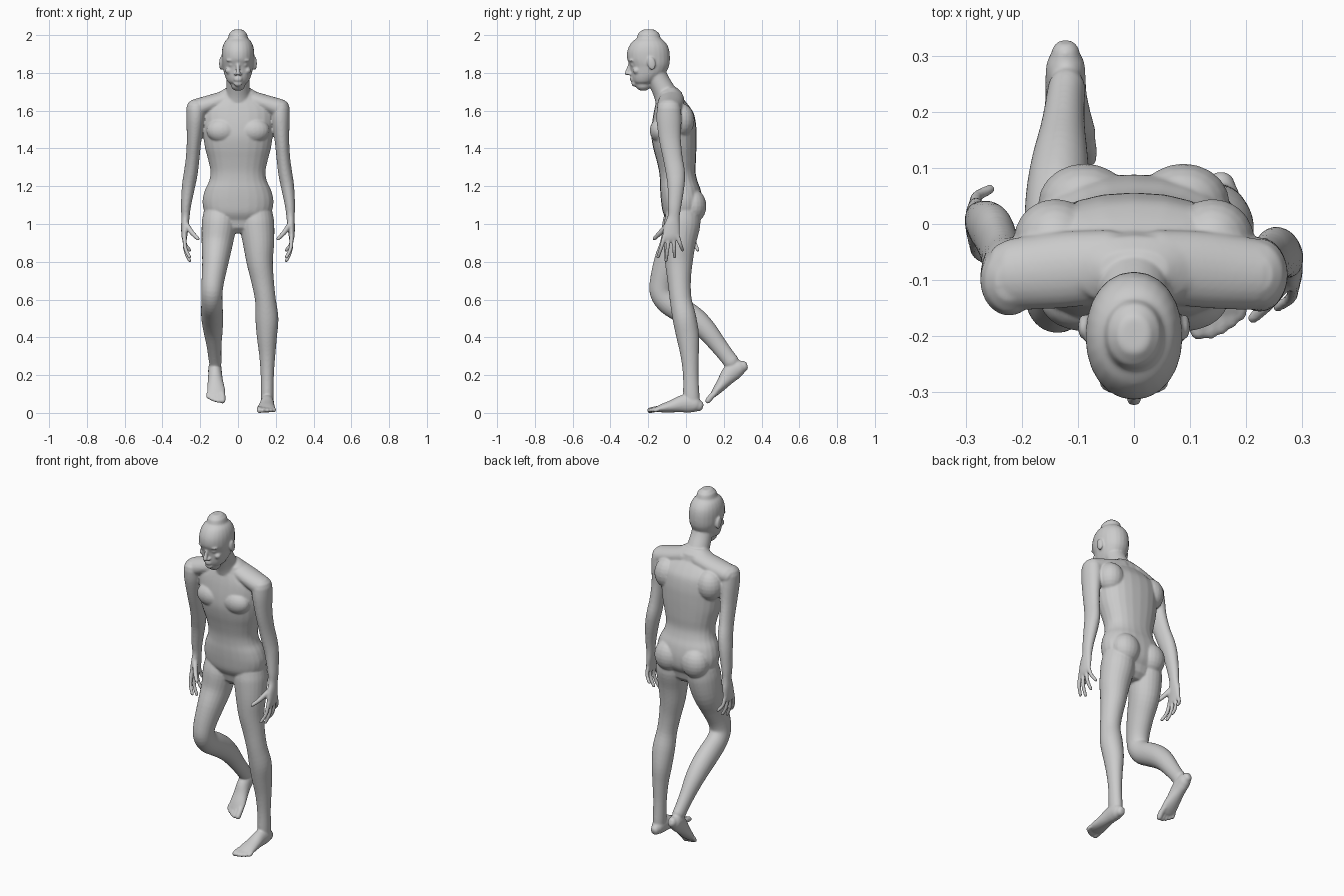
import bpy, bmesh, math
from mathutils import Vector, Matrix

bm = bmesh.new()
SEG = 24


def spline(rows, steps=4):
    """Catmull-Rom through rows of (x, y, z, half_width, half_depth)."""
    out = []
    for i in range(len(rows) - 1):
        p0, p1 = rows[max(i - 1, 0)], rows[i]
        p2, p3 = rows[i + 1], rows[min(i + 2, len(rows) - 1)]
        for k in range(steps):
            t = k / steps
            out.append([0.5 * (2 * b + (c - a) * t + (2 * a - 5 * b + 4 * c - d) * t * t
                               + (3 * b - a - 3 * c + d) * t ** 3)
                        for a, b, c, d in zip(p0, p1, p2, p3)])
    return out + [list(rows[-1])]


def tube(rows, upright=False, power=2.0, xf=None):
    """Loft rounded elliptical sections along a path, with domed ends."""
    pts = spline(rows)
    pos = [Vector(p[:3]) for p in pts]
    rings = []
    last = len(pts) - 1
    for i, p in enumerate(pts):
        t = (pos[min(i + 1, last)] - pos[max(i - 1, 0)]).normalized()
        if upright:
            t = Vector((0, 0, 1 if t.z > 0 else -1))
        ref = Vector((0, 1, 0)) if abs(t.x) > 0.8 else Vector((1, 0, 0))
        u = (ref - t * ref.dot(t)).normalized()
        v = t.cross(u)
        dome = [(0, 1)]
        m = min(p[3], p[4])
        if i == 0:
            dome = [(-0.87 * m, 0.5), (-0.5 * m, 0.87)] + dome
        if i == last:
            dome = dome + [(0.5 * m, 0.87), (0.87 * m, 0.5)]
        for off, sc in dome:
            ring = []
            for k in range(SEG):
                a = 2 * math.pi * k / SEG
                c, s = math.cos(a), math.sin(a)
                c = math.copysign(abs(c) ** (2 / power), c)
                s = math.copysign(abs(s) ** (2 / power), s)
                co = pos[i] + t * off + u * (p[3] * sc * c) + v * (p[4] * sc * s)
                ring.append(bm.verts.new(xf @ co if xf else co))
            rings.append(ring)
    for r, q in zip(rings, rings[1:]):
        for k in range(SEG):
            j = (k + 1) % SEG
            bm.faces.new((r[k], r[j], q[j], q[k]))
    bm.faces.new(rings[0])
    bm.faces.new(rings[-1])


def stack(rows, power=2.0):
    """Upright loft from (z, front, back, half_width)."""
    tube([(0, (f + b) / 2, z, w, (b - f) / 2) for z, f, b, w in rows], True, power)


def blob(c, r, tilt=0.0):
    mat = Matrix.Translation(c) @ Matrix.Rotation(tilt, 4, 'X') @ Matrix.Diagonal((*r, 1))
    bmesh.ops.create_uvsphere(bm, u_segments=20, v_segments=12, radius=1, matrix=mat)


# Torso
stack([(1.02, -.10, .06, .13), (1.06, -.122, .083, .175), (1.12, -.132, .088, .188),
       (1.18, -.137, .078, .175), (1.23, -.138, .06, .152), (1.28, -.143, .05, .146),
       (1.34, -.157, .053, .158), (1.40, -.173, .055, .174), (1.46, -.183, .056, .183),
       (1.52, -.181, .054, .19), (1.58, -.173, .043, .192), (1.62, -.165, .02, .175),
       (1.66, -.155, -.012, .12)], 2.25)

# Neck
tube([(0, -.085, 1.62, .085, .07), (0, -.11, 1.69, .066, .062),
      (0, -.145, 1.76, .06, .056), (0, -.17, 1.82, .06, .056)])

# Head
stack([(1.742, -.268, -.185, .04), (1.752, -.28, -.165, .054), (1.775, -.288, -.135, .066),
       (1.80, -.291, -.108, .074), (1.83, -.295, -.092, .08), (1.85, -.302, -.087, .084),
       (1.875, -.312, -.085, .086), (1.91, -.312, -.087, .086), (1.94, -.302, -.095, .081),
       (1.965, -.285, -.112, .07), (1.982, -.262, -.133, .054)], 2.1)

# Face
tube([(0, -.296, 1.85, .008, .008), (0, -.306, 1.82, .010, .010), (0, -.314, 1.797, .013, .011)])
blob((0, -.273, 1.744), (.024, .016, .017))
for z in (1.773, 1.762):
    blob((0, -.286, z), (.023, .011, .006))

for s in (-1, 1):
    blob((s * .013, -.297, 1.793), (.009, .012, .008))              # nostril
    blob((s * .034, -.279, 1.842), (.016, .013, .010))              # eye
    blob((s * .034, -.285, 1.866), (.028, .018, .008))              # brow
    blob((s * .048, -.262, 1.812), (.02, .02, .018))                # cheek
    blob((s * .091, -.183, 1.85), (.009, .022, .036), 0.2)          # ear
    blob((s * .085, -.137, 1.495), (.083, .055, .065))              # chest muscle
    blob((s * .088, .036, 1.095), (.083, .072, .09))                # buttock
    # Shoulder girdle
    tube([(s * .04, -.075, 1.665, .065, .05), (s * .13, -.082, 1.64, .068, .048),
          (s * .215, -.09, 1.612, .064, .052)])
    blob((s * .14, -.03, 1.55), (.075, .075, .09))                  # shoulder blade

    # The right arm swings further back towards the hand
    def arm(rows):
        def dy(z):
            return 0 if s > 0 else -.01 + .09 * min(max((1.6 - z) / .6, 0), 1)
        tube([(s * x, y + dy(z), z, a, b) for x, y, z, a, b in rows])

    arm([(.222, -.09, 1.61, .052, .064), (.225, -.09, 1.55, .049, .066),
         (.232, -.085, 1.45, .039, .058), (.24, -.07, 1.35, .036, .052),
         (.25, -.056, 1.27, .037, .051), (.262, -.053, 1.20, .035, .045),
         (.275, -.06, 1.10, .027, .036), (.278, -.065, 1.04, .022, .032),
         (.281, -.074, .99, .020, .042), (.284, -.079, .94, .016, .046),
         (.283, -.079, .92, .013, .042)])
    # Fingers: base y, tip y, tip z
    for y0, y1, z1 in ((-.113, -.148, .825), (-.09, -.106, .806),
                       (-.066, -.06, .825), (-.045, -.018, .862)):
        arm([(.284, y0, .94, .0115, .012),
             (.279, y0 + (y1 - y0) * .55, z1 + (.93 - z1) * .45, .0105, .0105),
             (.256, y1, z1, .0095, .0095)])
    # Thumb
    arm([(.276, -.09, 1.0, .015, .018), (.245, -.135, .955, .013, .014),
         (.212, -.168, .922, .0105, .0105)])

# Standing leg
tube([(.098, -.018, 1.06, .085, .088), (.10, -.02, 1.0, .092, .096), (.109, -.033, .90, .083, .085),
      (.115, -.038, .80, .070, .074), (.13, -.036, .70, .060, .062),
      (.145, -.028, .60, .055, .058), (.153, -.008, .50, .061, .063),
      (.153, .01, .40, .053, .060), (.155, .02, .30, .042, .048),
      (.155, .025, .20, .035, .041), (.155, .028, .10, .034, .043), (.155, .03, .07, .033, .042)])

# Trailing leg with bent knee
tube([(-.098, -.018, 1.06, .085, .088), (-.10, -.028, 1.0, .092, .097), (-.11, -.046, .90, .083, .090),
      (-.12, -.09, .80, .070, .080), (-.133, -.125, .70, .060, .066),
      (-.138, -.128, .635, .056, .063), (-.138, -.09, .583, .056, .064),
      (-.138, -.02, .54, .058, .066), (-.136, .05, .492, .057, .063),
      (-.132, .11, .435, .051, .055), (-.127, .17, .36, .040, .046),
      (-.123, .215, .302, .035, .042), (-.12, .24, .27, .034, .042)])


# Feet, modelled around the ankle of the standing leg
def foot(s, xf):
    tube([(s * x, y, z, a, b) for x, y, z, a, b in (
        (0, .068, .037, .026, .030), (0, .05, .043, .034, .041), (0, .02, .05, .036, .049),
        (-.001, -.02, .048, .037, .046), (-.003, -.07, .036, .042, .034),
        (-.006, -.12, .026, .048, .024), (-.007, -.150, .020, .046, .016))], xf=xf)
    # Toes: x, tip y, radius
    for x, y, r in ((-.040, -.192, .016), (-.018, -.194, .0125), (.001, -.187, .0115),
                    (.019, -.176, .011), (.035, -.162, .011)):
        tube([(s * (x * .8 - .003), -.125, .022, r, r), (s * x, (y - .125) / 2, .02, r, r),
              (s * x, y, .013, r, r * .95)], xf=xf)


foot(1, Matrix.Translation((.155, 0, 0)))
foot(-1, Matrix.Translation((-.122, .24, .264)) @ Matrix.Rotation(math.radians(39), 4, 'X')
     @ Matrix.Translation((0, -.03, -.09)))

# Fuse everything into one smooth skin
bmesh.ops.recalc_face_normals(bm, faces=bm.faces)
mesh = bpy.data.meshes.new("walking_figure")
bm.to_mesh(mesh)
bm.free()
body = bpy.data.objects.new("walking_figure", mesh)
bpy.context.collection.objects.link(body)
skin = body.modifiers.new("fuse", 'REMESH')
skin.mode = 'VOXEL'
skin.voxel_size = 0.005
skin.use_smooth_shade = True
relax = body.modifiers.new("relax", 'SMOOTH')
relax.factor = 0.5
relax.iterations = 8
